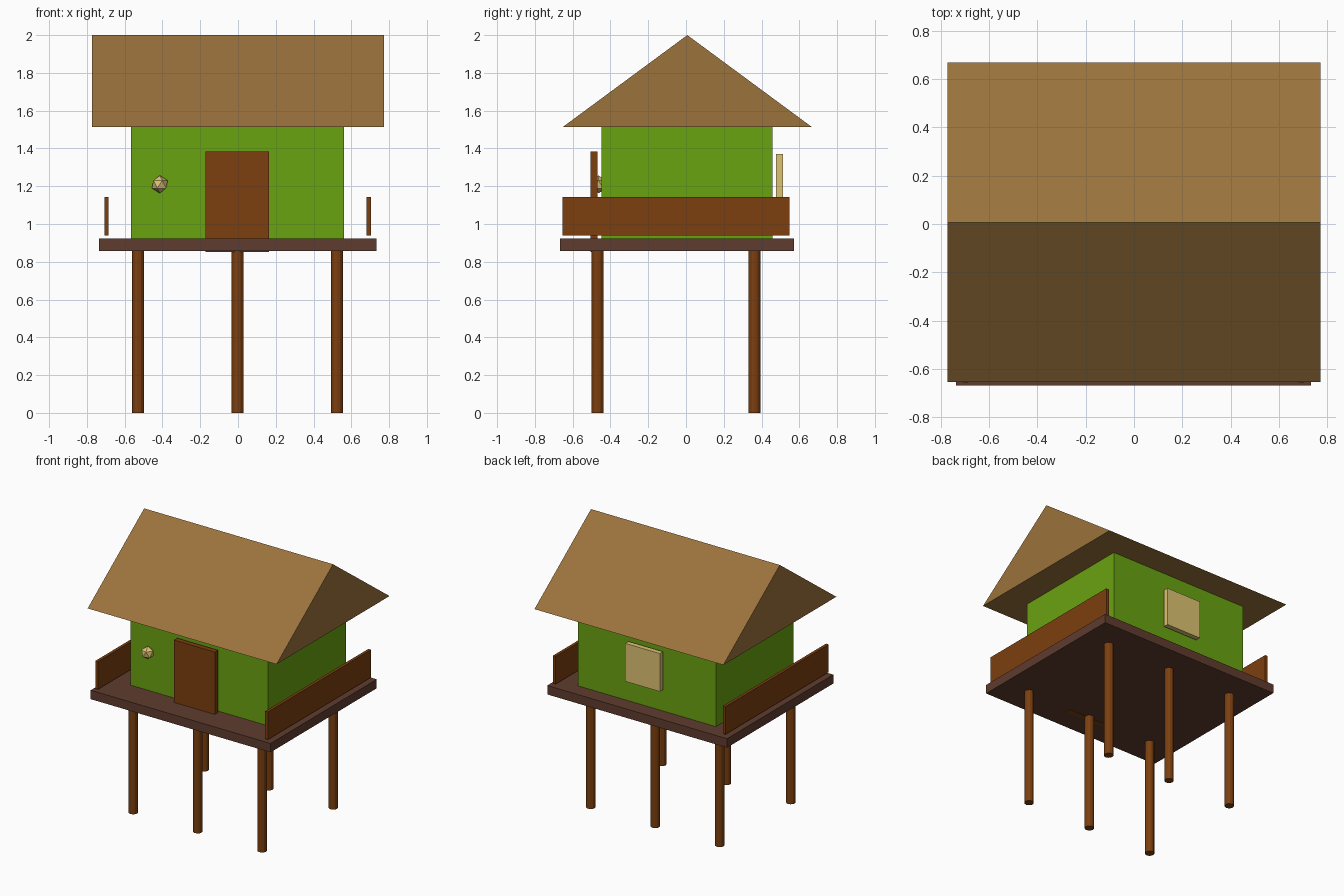
import bpy, bmesh

if "Cube" in bpy.data.objects:
    bpy.data.objects.remove(bpy.data.objects["Cube"])


def material(name, rgb):
    """Flat colour from 0-255 sRGB, stored as linear."""
    m = bpy.data.materials.new(name)
    lin = [((c / 255 + 0.055) / 1.055) ** 2.4 for c in rgb]
    m.diffuse_color = (*lin, 1)
    m.use_nodes = True
    m.node_tree.nodes["Principled BSDF"].inputs["Base Color"].default_value = m.diffuse_color
    return m


WOOD = material("red_brown_wood", (124, 63, 15))
DECK = material("dark_deck", (95, 60, 46))
WALL = material("green_wall", (105, 163, 16))
ROOF = material("tan_thatch", (155, 115, 60))
PALE = material("pale_yellow", (222, 195, 115))


def finish(bm, name, mat):
    bmesh.ops.recalc_face_normals(bm, faces=bm.faces)
    me = bpy.data.meshes.new(name)
    bm.to_mesh(me)
    bm.free()
    me.materials.append(mat)
    ob = bpy.data.objects.new(name, me)
    bpy.context.collection.objects.link(ob)
    return ob


def box(name, mat, x, y, z):
    """Box from (min, max) pairs on each axis."""
    bm = bmesh.new()
    bmesh.ops.create_cube(bm, size=1)
    for v in bm.verts:
        v.co = [r[0] if c < 0 else r[1] for c, r in zip(v.co, (x, y, z))]
    return finish(bm, name, mat)


# Deck, hut body, door and back window
box("deck", DECK, (-0.737, 0.733), (-0.667, 0.573), (0.857, 0.923))
box("walls", WALL, (-0.566, 0.561), (-0.448, 0.459), (0.90, 1.52))
box("door", WOOD, (-0.171, 0.164), (-0.505, -0.468), (0.853, 1.384))
box("back_window", PALE, (-0.145, 0.138), (0.476, 0.513), (1.09, 1.371))

# Side railings
for side, x in (("left", -0.697), ("right", 0.692)):
    box(side + "_railing", WOOD, (x - 0.011, x + 0.011), (-0.655, 0.549), (0.938, 1.143))

# Gable roof: a solid triangular prism
bm = bmesh.new()
tri = bm.faces.new([bm.verts.new((-0.772, y, z)) for y, z in
                    ((-0.653, 1.513), (0.667, 1.513), (0.007, 2.0))])
ext = bmesh.ops.extrude_face_region(bm, geom=[tri], use_keep_orig=True)
bmesh.ops.translate(bm, vec=(1.544, 0, 0),
                    verts=[g for g in ext["geom"] if isinstance(g, bmesh.types.BMVert)])
finish(bm, "roof", ROOF)

# Six stilts
for row, y in (("front", -0.468), ("back", 0.362)):
    for col, x in (("left", -0.529), ("middle", -0.002), ("right", 0.525)):
        bm = bmesh.new()
        bmesh.ops.create_cone(bm, cap_ends=True, segments=12, radius1=0.032,
                              radius2=0.032, depth=0.87)
        bmesh.ops.translate(bm, verts=bm.verts, vec=(x, y, 0.435))
        finish(bm, f"{row}_{col}_stilt", WOOD)

# Low-poly lamp beside the door
bm = bmesh.new()
bmesh.ops.create_icosphere(bm, subdivisions=1, radius=0.047)
bmesh.ops.translate(bm, verts=bm.verts, vec=(-0.414, -0.463, 1.21))
finish(bm, "lamp", PALE)
